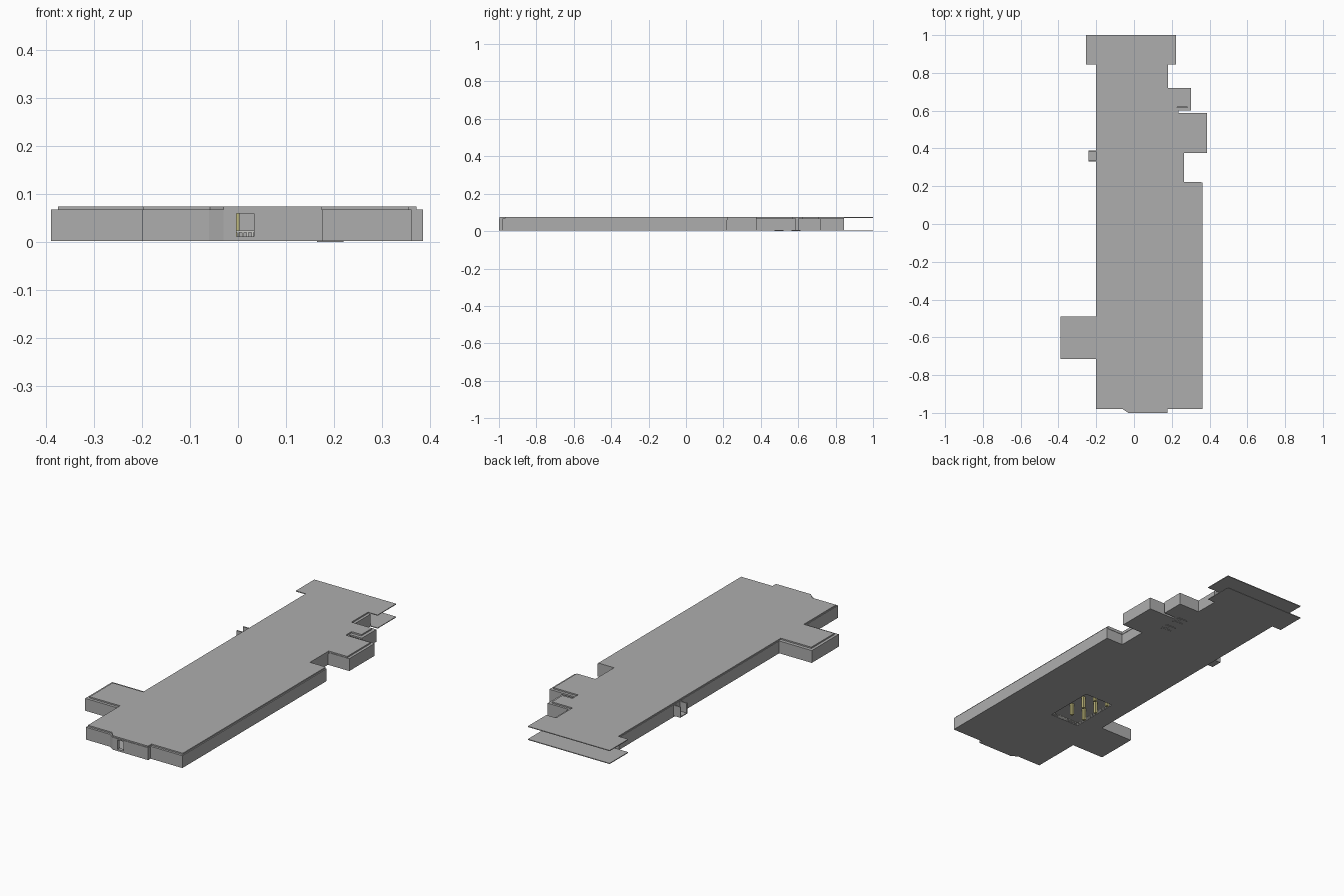
import bpy, bmesh

if "Cube" in bpy.data.objects:
    bpy.data.objects.remove(bpy.data.objects["Cube"])


def material(name, rgb):
    m = bpy.data.materials.new(name)
    m.diffuse_color = (*rgb, 1)
    m.use_nodes = True
    m.node_tree.nodes["Principled BSDF"].inputs["Base Color"].default_value = m.diffuse_color
    return m


GREY = material("concrete grey", (0.42, 0.42, 0.42))
YELLOW = material("column yellow", (0.52, 0.48, 0.2))
PALE = material("railing pale grey", (0.6, 0.6, 0.57))


def finish(name, bm, mat):
    mesh = bpy.data.meshes.new(name)
    bm.to_mesh(mesh)
    bm.free()
    mesh.materials.append(mat)
    ob = bpy.data.objects.new(name, mesh)
    bpy.context.collection.objects.link(ob)
    return ob


def boxes(name, ranges, mat):
    """One object from boxes given as (x0, x1, y0, y1, z0, z1)."""
    bm = bmesh.new()
    for x0, x1, y0, y1, z0, z1 in ranges:
        vs = bmesh.ops.create_cube(bm, size=1)["verts"]
        bmesh.ops.scale(bm, vec=(x1 - x0, y1 - y0, z1 - z0), verts=vs)
        bmesh.ops.translate(bm, vec=((x0 + x1) / 2, (y0 + y1) / 2, (z0 + z1) / 2), verts=vs)
    return finish(name, bm, mat)


def slab(name, outline, z0, z1, mat):
    bm = bmesh.new()
    face = bm.faces.new([bm.verts.new((x, y, z0)) for x, y in outline])
    top = bmesh.ops.extrude_face_region(bm, geom=[face])["geom"]
    bmesh.ops.translate(bm, vec=(0, 0, z1 - z0),
                        verts=[v for v in top if isinstance(v, bmesh.types.BMVert)])
    bmesh.ops.recalc_face_normals(bm, faces=bm.faces)
    return finish(name, bm, mat)


def walls(name, outline, z0, z1, thickness, mat):
    bm = bmesh.new()
    low = [bm.verts.new((x, y, z0)) for x, y in outline]
    high = [bm.verts.new((x, y, z1)) for x, y in outline]
    for i in range(len(low)):
        j = (i + 1) % len(low)
        bm.faces.new((low[i], low[j], high[j], high[i]))
    ob = finish(name, bm, mat)
    mod = ob.modifiers.new("thickness", "SOLIDIFY")
    mod.thickness, mod.offset, mod.use_even_offset = thickness, -1, True
    return ob


def cut(ob, name, box):
    cutter = boxes(name, [box], GREY)
    cutter.hide_render = True
    cutter.hide_set(True)
    mod = ob.modifiers.new("cut", "BOOLEAN")
    mod.operation, mod.object, mod.solver = "DIFFERENCE", cutter, "EXACT"


# Plan outlines, counter-clockwise from the back left corner
wall_plan = [(-.2, .845), (-.2, -.49), (-.39, -.49), (-.39, -.715), (-.2, -.715), (-.2, -.98),
             (-.06, -.98), (-.03, -1), (.177, -1), (.177, -.98), (.362, -.98), (.362, .22),
             (.262, .22), (.262, .375), (.386, .375), (.386, .587), (.235, .587), (.235, .6),
             (.302, .6), (.302, .72), (.18, .72), (.18, .845)]
roof_plan = [(-.197, .845), (-.197, -.508), (-.375, -.508), (-.375, -.7), (-.197, -.7), (-.197, -.968),
             (-.058, -.968), (-.03, -.997), (.174, -.997), (.174, -.968), (.356, -.968), (.356, .222),
             (.264, .222), (.264, .378), (.372, .378), (.372, .572), (.228, .572), (.228, .62),
             (.286, .62), (.286, .708), (.166, .708), (.166, .845)]
back_plate = [(.222, .845), (.222, 1), (-.255, 1), (-.255, .845)]

# Floor and roof, both running on into the wider back plate
floor = slab("floor", wall_plan + back_plate, .003, .007, GREY)
cut(floor, "stairwell_cutter", (-.09, .08, -.55, -.28, -.02, .03))
slab("roof", roof_plan + back_plate, .071, .075, GREY)

# Outer walls with a front doorway, and the upstand carrying the roof
outer = walls("outer_walls", wall_plan, .004, .068, .018, GREY)
cut(outer, "doorway_cutter", (-.003, .033, -1.05, -.95, .012, .066))
walls("roof_upstand", roof_plan, .06, .072, .006, GREY)

# Small open-ended side niche
boxes("side_niche", [(-.24, -.198, .33, .337, .01, .066), (-.24, -.198, .383, .39, .01, .066),
                     (-.24, -.198, .33, .39, .01, .015)], GREY)

# Columns above the floor opening
boxes("columns", [(x - .007, x + .007, y - .007, y + .007, .007, .071)
                  for x in (-.004, -.083) for y in (-.49, -.4, -.31)], YELLOW)

# Railing round the opening: thin posts and a top rail
posts = []
for i in range(28):
    y = -.55 + i * .01
    posts += [(x - .002, x + .002, y - .002, y + .002, .005, .022) for x in (-.094, .084)]
for i in range(18):
    x = -.09 + i * .01
    posts.append((x - .002, x + .002, -.556, -.552, .005, .022))
posts += [(x - .003, x + .003, -.557, -.278, .02, .024) for x in (-.094, .084)]
posts.append((-.097, .087, -.557, -.551, .02, .024))
boxes("railing", posts, PALE)

# Two small frames under the floor
frames = []
for y in (.497, .588):
    frames += [(.165, .22, y - .024, y - .012, 0, .004), (.165, .22, y + .012, y + .024, 0, .004),
               (.187, .198, y - .024, y + .024, 0, .004)]
boxes("underfloor_frames", frames, GREY)
